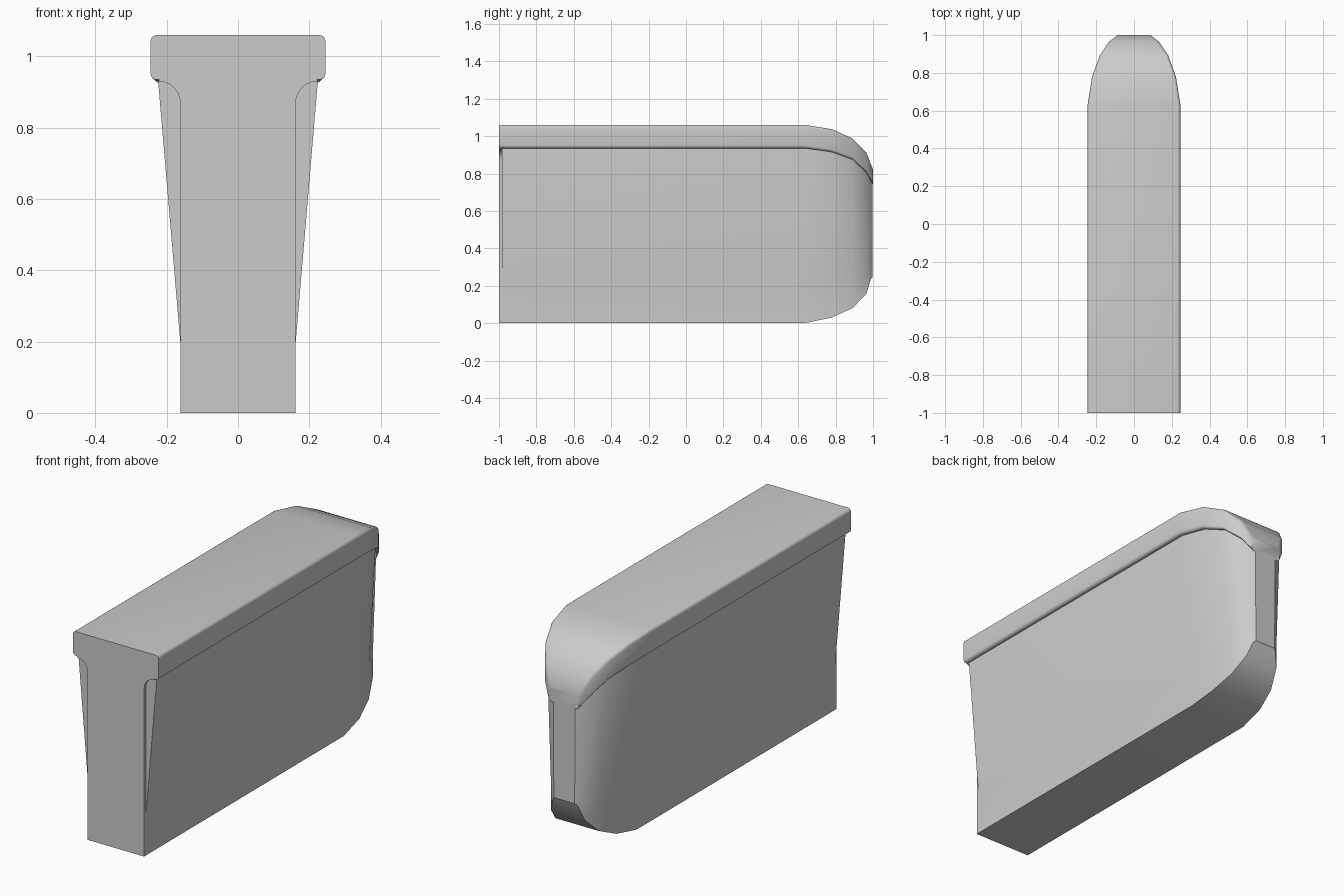
import bpy, bmesh, math

if "Cube" in bpy.data.objects:
    bpy.data.objects.remove(bpy.data.objects["Cube"])

# Stations along the length: y, cap half width, cap top, cap underside, body bottom
STATIONS = [
    (-1.00, 0.245, 1.06, 0.935, 0.00),
    (0.635, 0.245, 1.06, 0.935, 0.00),
    (0.78, 0.222, 1.037, 0.915, 0.03),
    (0.89, 0.182, 0.987, 0.875, 0.08),
    (0.965, 0.132, 0.91, 0.805, 0.157),
    (1.00, 0.087, 0.82, 0.74, 0.24),
]


def loft(name, rings):
    """Skin a list of equal-length closed rings and cap both ends."""
    bm = bmesh.new()
    loops = [[bm.verts.new(p) for p in ring] for ring in rings]
    n = len(loops[0])
    for a, b in zip(loops, loops[1:]):
        for i in range(n):
            j = (i + 1) % n
            bm.faces.new((a[i], a[j], b[j], b[i]))
    bm.faces.new(loops[0])
    bm.faces.new(loops[-1])
    bmesh.ops.recalc_face_normals(bm, faces=bm.faces)
    mesh = bpy.data.meshes.new(name)
    bm.to_mesh(mesh)
    bm.free()
    obj = bpy.data.objects.new(name, mesh)
    bpy.context.collection.objects.link(obj)
    bpy.context.view_layer.objects.active = obj
    bpy.ops.object.select_all(action='DESELECT')
    obj.select_set(True)
    bpy.ops.object.shade_smooth_by_angle(angle=math.radians(32))
    return obj


def mirrored(half, y):
    """Close a right-hand half profile (bottom to top) into a full ring."""
    return [(x, y, z) for x, z in half] + [(-x, y, z) for x, z in reversed(half)]


def arc(cx, cz, r, start, end, steps=4):
    return [(cx + r * math.cos(math.radians(start + (end - start) * i / steps)),
             cz + r * math.sin(math.radians(start + (end - start) * i / steps)))
            for i in range(steps + 1)]


# Overhanging top cap with rounded long edges
rings = []
for y, w, top, low, _ in STATIONS:
    r = 0.016
    half = arc(w - r, low + r, r, -90, 0) + arc(w - r, top - r, r, 0, 90)
    rings.append(mirrored(half, y))
loft("top_cap", rings)


# Tapered body under the cap, narrowing to the nose
def body_ring(y, w, low, base, inset=0.0):
    f = (0.245 - w) / (0.245 - 0.087)
    b = 0.162 - 0.092 * f - inset
    t = 0.224 - 0.152 * f - inset
    kink = base + 0.2 * (1 - f) + 0.06 * f
    return mirrored([(b, base), (b, kink), (t, low - 0.005), (t - 0.005, low + 0.025)], y)


rings = [body_ring(-0.985, 0.245, 0.935, 0.0)]
rings += [body_ring(y, w, low, base) for y, w, _, low, base in STATIONS[1:-1]]
rings.append(body_ring(0.988, 0.087, 0.74, 0.235))
rings.append(body_ring(0.996, 0.087, 0.74, 0.245, 0.010))
loft("tapered_body", rings)

# Straight front plate with fillets running into the cap
half = [(0.162, 0.0)] + arc(0.222, 0.87, 0.06, 180, 90, 6) + [(0.222, 0.95)]
loft("front_plate", [mirrored(half, -1.0), mirrored(half, -0.98)])
